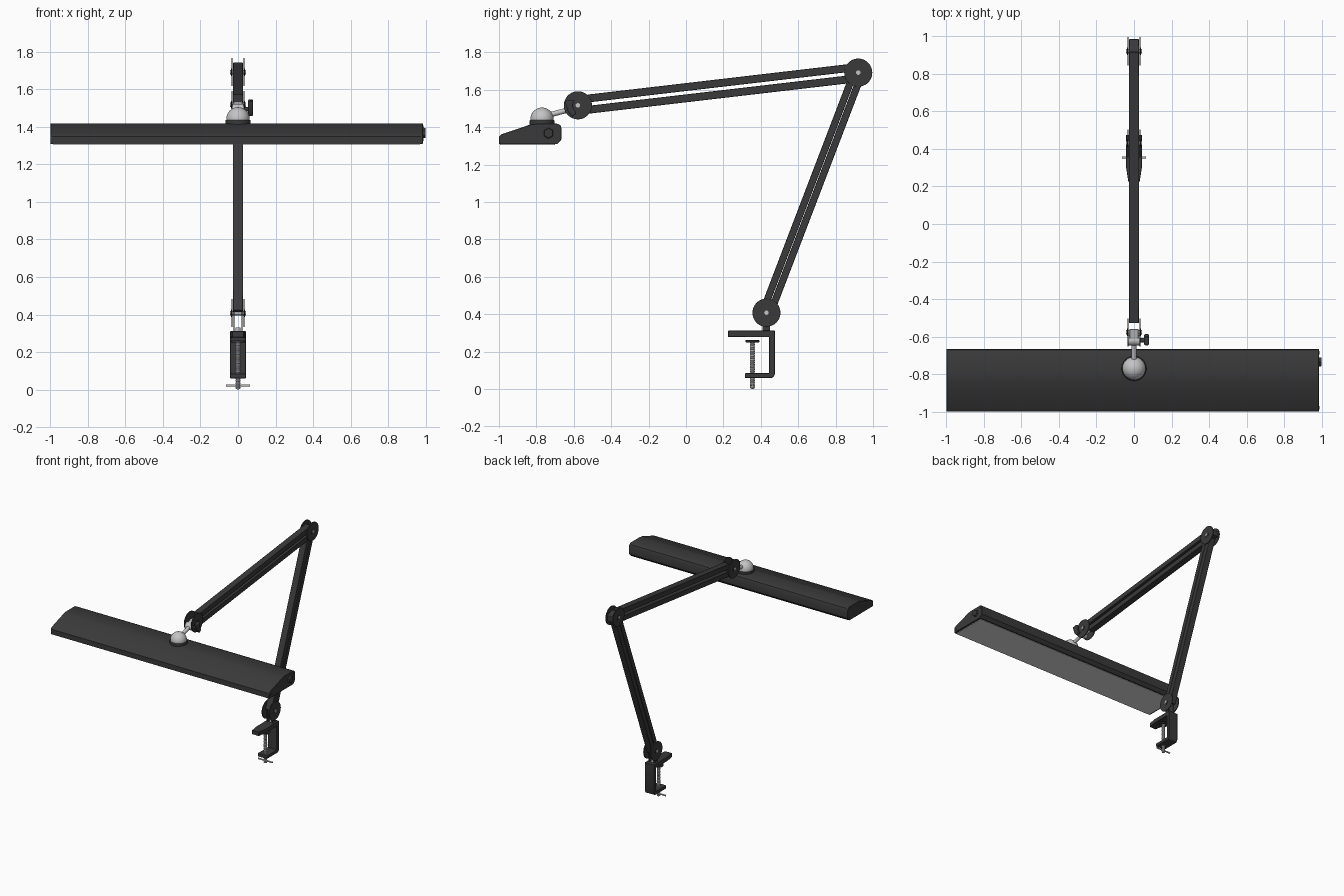
import bpy, bmesh, math
from mathutils import Vector, Matrix

if "Cube" in bpy.data.objects:
    bpy.data.objects.remove(bpy.data.objects["Cube"])


def mat(name, v):
    m = bpy.data.materials.new(name)
    m.diffuse_color = (v, v, v, 1)
    m.use_nodes = True
    m.node_tree.nodes["Principled BSDF"].inputs["Base Color"].default_value = m.diffuse_color
    return m


BLACK = mat("matte black", 0.042)
SILVER = mat("light silver", 0.55)
PANEL = mat("diffuser white", 0.75)


def finish(name, bm, m, bevel=0, seg=2):
    bmesh.ops.recalc_face_normals(bm, faces=bm.faces)
    me = bpy.data.meshes.new(name)
    bm.to_mesh(me)
    bm.free()
    me.materials.append(m)
    ob = bpy.data.objects.new(name, me)
    bpy.context.collection.objects.link(ob)
    if bevel:
        b = ob.modifiers.new("bevel", 'BEVEL')
        b.width, b.segments, b.limit_method = bevel, seg, 'ANGLE'
    bpy.ops.object.select_all(action='DESELECT')
    ob.select_set(True)
    bpy.context.view_layer.objects.active = ob
    bpy.ops.object.shade_smooth_by_angle(angle=math.radians(35))
    return ob


def rod(name, a, b, r, m, r2=None, n=32, bevel=0):
    """Cylinder or cone running from a to b."""
    a, b = Vector(a), Vector(b)
    d = b - a
    M = Matrix.Translation((a + b) / 2) @ d.to_track_quat('Z', 'Y').to_matrix().to_4x4()
    bm = bmesh.new()
    bmesh.ops.create_cone(bm, cap_ends=True, segments=n, radius1=r,
                          radius2=r if r2 is None else r2, depth=d.length, matrix=M)
    return finish(name, bm, m, bevel)


def extrude(name, pts, x0, x1, m, bevel=0, seg=2):
    """Side (y, z) outline extruded along x."""
    bm = bmesh.new()
    f = bm.faces.new([bm.verts.new((x0, y, z)) for y, z in pts])
    g = bmesh.ops.extrude_face_region(bm, geom=[f])['geom']
    bmesh.ops.translate(bm, vec=(x1 - x0, 0, 0),
                        verts=[v for v in g if isinstance(v, bmesh.types.BMVert)])
    return finish(name, bm, m, bevel, seg)


def lathe(name, prof, centre, m, n=40):
    """(radius, height) profile spun round z."""
    bm = bmesh.new()
    vs = [bm.verts.new((r, 0, z)) for r, z in prof]
    es = [bm.edges.new(p) for p in zip(vs, vs[1:])]
    bmesh.ops.spin(bm, geom=vs + es, axis=(0, 0, 1), cent=(0, 0, 0), steps=n, angle=2 * math.pi)
    bmesh.ops.remove_doubles(bm, verts=bm.verts, dist=1e-5)
    bmesh.ops.translate(bm, vec=centre, verts=bm.verts)
    return finish(name, bm, m)


# joints (y, z)
BASE, ELBOW, WRIST = Vector((0.43, 0.408)), Vector((0.921, 1.692)), Vector((-0.578, 1.517))


# parallel arm bars
def arm(name, p, q, off, w, start, end):
    d = (q - p).normalized()
    n = Vector((-d.y, d.x))
    for side in (-1, 1):
        a, b = p + d * start + n * off * side, q + d * end + n * off * side
        h = n * w / 2
        extrude(f"{name}_bar", [a - h, b - h, b + h, a + h], -0.027, 0.027, BLACK, 0.003)


arm("lower_arm", BASE, ELBOW, 0.0205, 0.038, 0.0, 0.0)
arm("upper_arm", WRIST, ELBOW, 0.03, 0.042, 0.055, 0.0)

# paired joint discs with bolts
for label, c in (("base", BASE), ("elbow", ELBOW), ("wrist", WRIST)):
    y, z = c
    for s in (-1, 1):
        rod(f"{label}_disc", (s * 0.028, y, z), (s * 0.035, y, z), 0.075, BLACK, n=48, bevel=0.001)
        rod(f"{label}_boss", (s * 0.035, y, z), (s * 0.038, y, z), 0.02, BLACK, n=24)
        rod(f"{label}_bolt", (s * 0.038, y, z), (s * 0.042, y, z), 0.012, SILVER, n=20)
    rod(f"{label}_pin", (-0.03, y, z), (0.03, y, z), 0.012, SILVER, n=20)
rod("elbow_spacer", (-0.026, *ELBOW), (0.026, *ELBOW), 0.042, BLACK)
extrude("elbow_block", [(0.92, 1.655), (0.985, 1.67), (0.985, 1.715), (0.92, 1.733)],
        -0.026, 0.026, BLACK, 0.003)

# base fork and pivot post
for s in (-1, 1):
    extrude("base_fork", [(0.408, 0.31), (0.448, 0.31), (0.448, 0.42), (0.408, 0.42)],
            s * 0.019, s * 0.025, BLACK)
rod("base_post", (0, 0.43, 0.31), (0, 0.43, 0.33), 0.014, SILVER)

# desk clamp, its upper jaw narrowed toward the tip
clamp = extrude("clamp_frame",
                [(0.225, 0.278), (0.30, 0.278), (0.445, 0.278), (0.445, 0.085), (0.315, 0.085),
                 (0.315, 0.059), (0.455, 0.059), (0.468, 0.064), (0.475, 0.078), (0.475, 0.312),
                 (0.30, 0.312), (0.225, 0.312)], -0.042, 0.042, BLACK, 0.003)
for v in clamp.data.vertices:
    if v.co.y < 0.25:
        v.co.x *= 0.72
lathe("clamp_screw", [(0, 0)] + [(0.014 if i % 2 else 0.011, 0.004 + i * 0.006) for i in range(42)]
      + [(0, 0.257)], (0, 0.355, 0), SILVER, 20)
rod("clamp_pad", (0, 0.355, 0.25), (0, 0.355, 0.262), 0.037, BLACK, bevel=0.003)
rod("clamp_handle", (-0.065, 0.355, 0.022), (0.065, 0.355, 0.022), 0.006, SILVER, n=16)

# wrist hinge, stem and wing knob
H = (-0.62, 1.495)
rod("hinge_barrel", (-0.028, *H), (0.028, *H), 0.028, SILVER)
extrude("hinge_link", [(-0.62, 1.472), (-0.56, 1.5), (-0.56, 1.535), (-0.62, 1.52)],
        -0.024, 0.024, SILVER, 0.003)
rod("stem", (0, -0.76, 1.458), (0, *H), 0.014, SILVER)
rod("knob_shaft", (0.02, *H), (0.06, *H), 0.012, BLACK, n=20)
extrude("wing_knob", [(-0.648, 1.54), (-0.60, 1.547), (-0.606, 1.51), (-0.585, 1.475),
                      (-0.608, 1.455), (-0.632, 1.485)], 0.054, 0.08, BLACK, 0.006)

# ball joint on the head
ball = [(0.062 * math.cos(t), 0.062 * math.sin(t)) for t in
        [math.radians(-20 + 110 * i / 14) for i in range(15)]]
lathe("ball", ball, (0, -0.77, 1.443), SILVER)
rod("ball_collar", (0, -0.77, 1.41), (0, -0.77, 1.438), 0.066, BLACK, bevel=0.004)

# lamp head
shell = [(-1.0, 1.309), (-0.69, 1.309), (-0.667, 1.333), (-0.665, 1.395), (-0.672, 1.411),
         (-0.69, 1.419), (-0.80, 1.419), (-0.835, 1.414), (-0.87, 1.401), (-0.985, 1.363),
         (-1.0, 1.350)]
extrude("lamp_shell", shell, -0.99, 0.975, BLACK)
for x0, x1 in ((-1.0, -0.988), (0.973, 0.985)):
    extrude("end_cap", shell, x0, x1, BLACK, 0.002, 1)
extrude("diffuser", [(-0.994, 1.306), (-0.70, 1.306), (-0.70, 1.312), (-0.994, 1.312)],
        -0.985, 0.97, PANEL)

# switch knob and end screws
rod("switch_knob", (0.985, -0.735, 1.368), (1.0, -0.735, 1.368), 0.029, BLACK, 0.026, 6)
for x0, x1 in ((-0.9985, -1.0), (0.985, 0.988)):
    for y, z in ((-0.98, 1.333), (-0.686, 1.398)):
        rod("end_screw", (x0, y, z), (x1, y, z), 0.009, BLACK, n=16)
